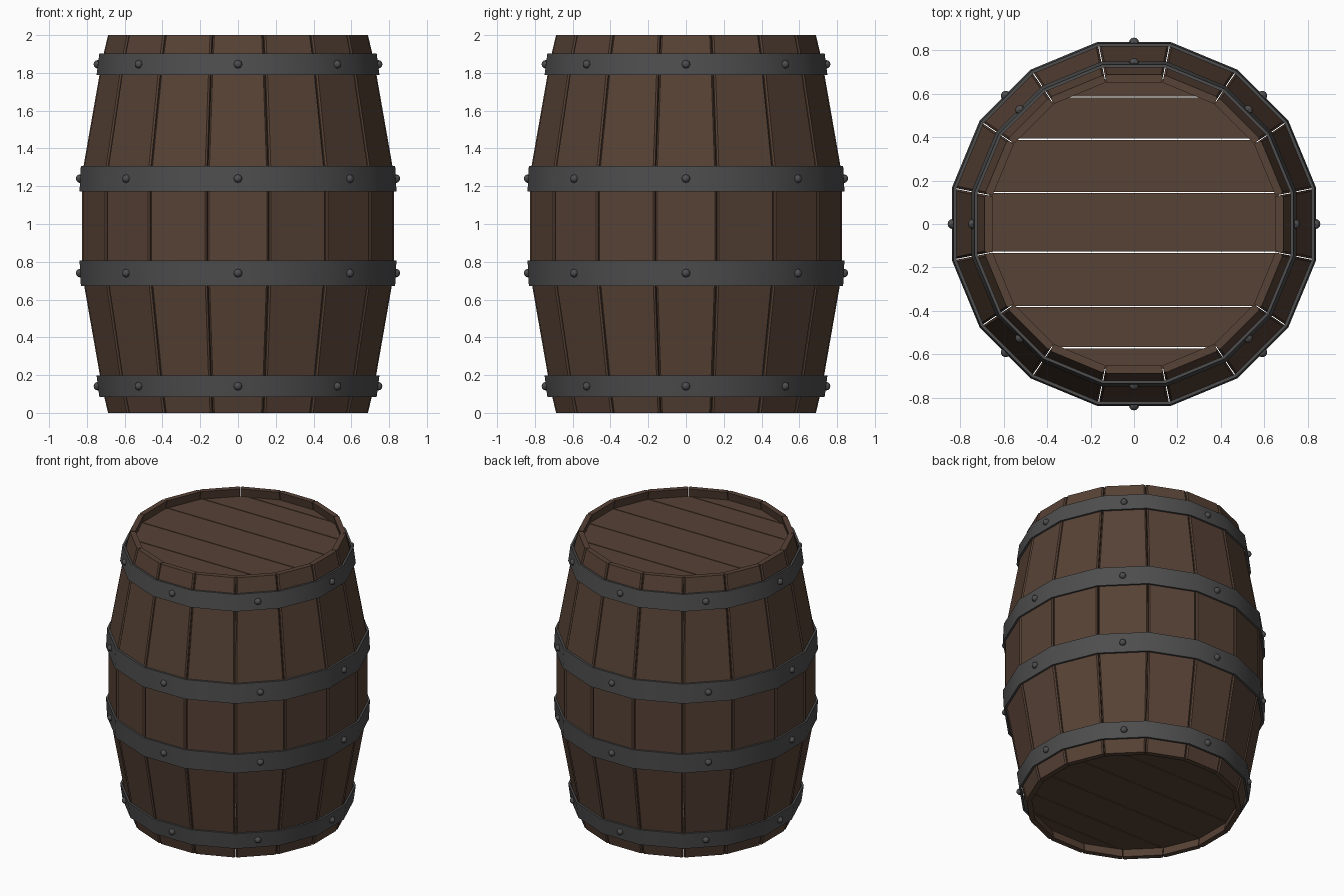
import bpy, bmesh, math
from mathutils import Matrix, Vector

if "Cube" in bpy.data.objects:
    bpy.data.objects.remove(bpy.data.objects["Cube"])

N = 16
HALF = math.pi / N
TAN, COS = math.tan(HALF), math.cos(HALF)


def material(name, color):
    m = bpy.data.materials.new(name)
    m.diffuse_color = (*color, 1)
    m.use_nodes = True
    m.node_tree.nodes["Principled BSDF"].inputs["Base Color"].default_value = m.diffuse_color
    return m


WOOD = material("wood", (0.095, 0.054, 0.036))
IRON = material("iron", (0.075, 0.075, 0.075))


def finish(bm, name, mat, smooth=False):
    bmesh.ops.recalc_face_normals(bm, faces=bm.faces[:])
    me = bpy.data.meshes.new(name)
    bm.to_mesh(me)
    bm.free()
    ob = bpy.data.objects.new(name, me)
    bpy.context.collection.objects.link(ob)
    me.materials.append(mat)
    if smooth:
        bpy.ops.object.select_all(action='DESELECT')
        ob.select_set(True)
        bpy.context.view_layer.objects.active = ob
        bpy.ops.object.shade_smooth_by_angle(angle=math.radians(40))
    return ob


def bridge(bm, rings, closed):
    """Skin a list of equal-length vertex rings."""
    n = len(rings[0])
    pairs = list(zip(rings, rings[1:]))
    if closed:
        pairs.append((rings[-1], rings[0]))
    for a, b in pairs:
        for i in range(n):
            j = (i + 1) % n
            bm.faces.new((a[i], a[j], b[j], b[i]))
    if not closed:
        bm.faces.new(rings[0])
        bm.faces.new(rings[-1])


# Staves: bulging boards with chamfered outer edges (z, flat-face radius)
PROFILE = [(0, 0.688), (0.14, 0.721), (0.74, 0.826),
           (1.26, 0.826), (1.86, 0.721), (2.0, 0.688)]
THICK, GAP, CH = 0.036, 0.004, 0.008
for k in range(N):
    bm = bmesh.new()
    rot = Matrix.Rotation(2 * HALF * k, 4, 'Z')
    rings = []
    for z, a in PROFILE:
        w = a * TAN - GAP
        wi = (a - THICK) * TAN - GAP * 0.5
        section = [(a - THICK, -wi), (a - CH, -w), (a, -w + CH),
                   (a, w - CH), (a - CH, w), (a - THICK, wi)]
        rings.append([bm.verts.new(rot @ Vector((x, y, z))) for x, y in section])
    bridge(bm, rings, False)
    finish(bm, f"stave_{k + 1}", WOOD)


# Lids: recessed discs split into planks running along x
CUTS = [-0.7, -0.57, -0.38, -0.13, 0.145, 0.39, 0.585, 0.7]


def lid(name, z, r=0.665, h=0.04):
    for i, (y0, y1) in enumerate(zip(CUTS, CUTS[1:])):
        bm = bmesh.new()
        bmesh.ops.create_cone(bm, cap_ends=True, segments=N, radius1=r / COS,
                              radius2=r / COS, depth=h,
                              matrix=Matrix.Translation((0, 0, z)) @ Matrix.Rotation(HALF, 4, 'Z'))
        for y, s in ((y0 + 0.003, -1), (y1 - 0.003, 1)):
            res = bmesh.ops.bisect_plane(bm, geom=bm.verts[:] + bm.edges[:] + bm.faces[:],
                                         plane_co=(0, y, 0), plane_no=(0, s, 0),
                                         clear_outer=True)
            edges = [e for e in res["geom_cut"] if isinstance(e, bmesh.types.BMEdge)]
            if edges:
                bmesh.ops.contextual_create(bm, geom=edges)
        finish(bm, f"{name}_plank_{i + 1}", WOOD)


lid("top_lid", 1.92)
lid("bottom_lid", 0.08)


# Hoops and rivets: (name, z low, z high, radius low, radius high)
HOOPS = [("bottom_hoop", 0.085, 0.198, 0.734, 0.749),
         ("lower_middle_hoop", 0.672, 0.808, 0.832, 0.839),
         ("upper_middle_hoop", 1.172, 1.308, 0.839, 0.832),
         ("top_hoop", 1.788, 1.903, 0.749, 0.734)]
T = 0.014
for name, z0, z1, r0, r1 in HOOPS:
    bm = bmesh.new()
    section = [(r0 - T, z0), (r0, z0), (r1, z1), (r1 - T, z1)]
    rings = []
    for k in range(N):
        t = HALF * (2 * k + 1)
        rings.append([bm.verts.new((r / COS * math.cos(t), r / COS * math.sin(t), z))
                      for r, z in section])
    bridge(bm, rings, True)
    finish(bm, name, IRON, True)

    bm = bmesh.new()
    for k in range(8):
        m = (Matrix.Rotation(k * math.pi / 4, 4, 'Z')
             @ Matrix.Translation(((r0 + r1) / 2, 0, (z0 + z1) / 2))
             @ Matrix.Rotation(math.pi / 2, 4, 'Y'))
        bmesh.ops.create_uvsphere(bm, u_segments=8, v_segments=6, radius=0.023, matrix=m)
    finish(bm, name + "_rivets", IRON, True)
